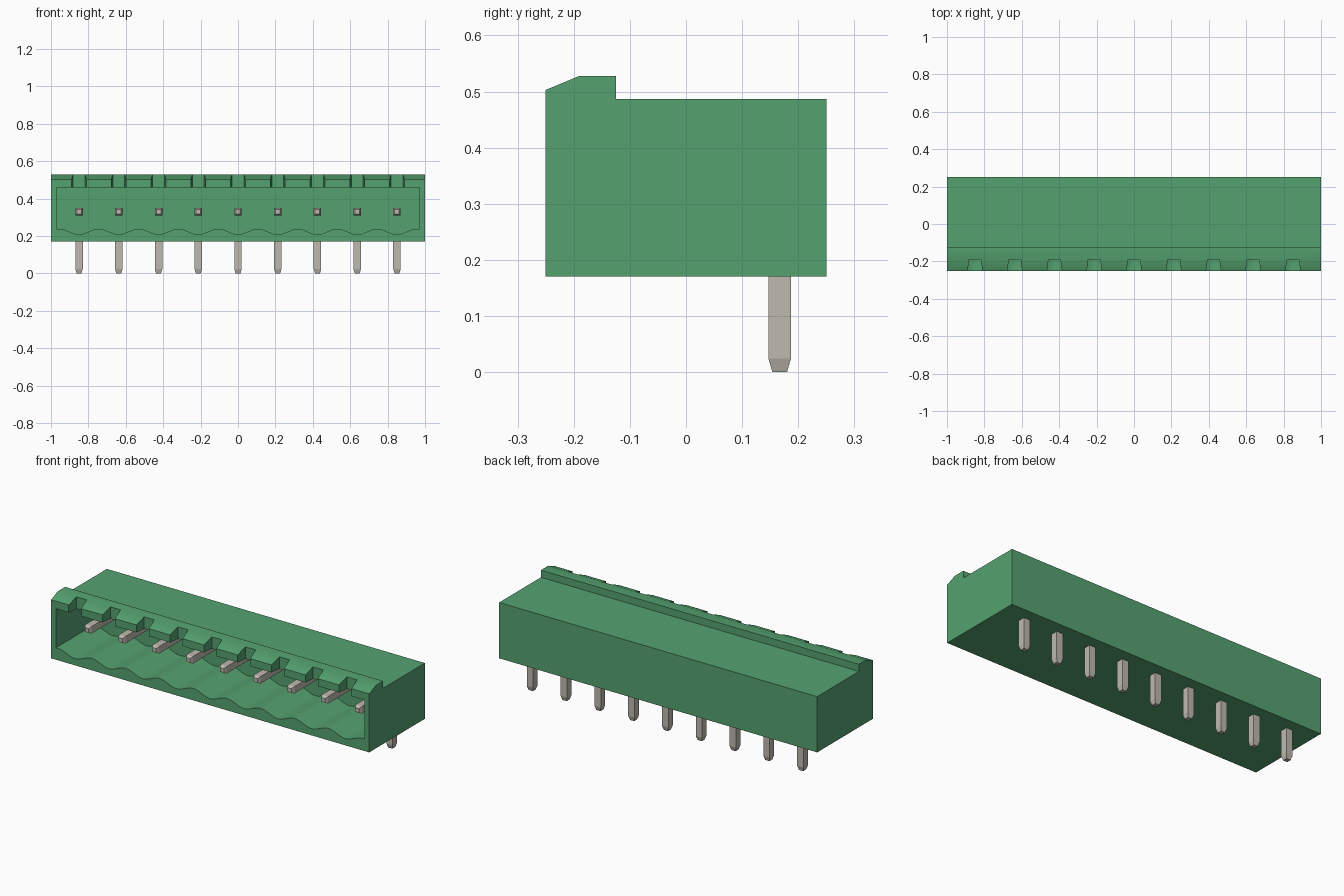
import bpy, bmesh, math
from mathutils import Vector

if "Cube" in bpy.data.objects:
    bpy.data.objects.remove(bpy.data.objects["Cube"], do_unlink=True)

COUNT, PITCH = 9, 0.2125
PIN_X = [(i - (COUNT - 1) / 2) * PITCH for i in range(COUNT)]


def material(name, rgb):
    m = bpy.data.materials.new(name)
    m.use_nodes = True
    m.diffuse_color = (*rgb, 1)
    m.node_tree.nodes["Principled BSDF"].inputs["Base Color"].default_value = (*rgb, 1)
    return m


green = material("green plastic", (0.09, 0.36, 0.16))
metal = material("tinned metal", (0.52, 0.49, 0.43))


def finish(name, bm, mat):
    bmesh.ops.recalc_face_normals(bm, faces=bm.faces)
    mesh = bpy.data.meshes.new(name)
    bm.to_mesh(mesh)
    bm.free()
    mesh.materials.append(mat)
    ob = bpy.data.objects.new(name, mesh)
    bpy.context.collection.objects.link(ob)
    return ob


def prism(bm, points, offset):
    """Extrude a closed outline of 3D points along an offset."""
    face = bm.faces.new([bm.verts.new(p) for p in points])
    new = bmesh.ops.extrude_face_region(bm, geom=[face])["geom"]
    verts = [v for v in new if isinstance(v, bmesh.types.BMVert)]
    bmesh.ops.translate(bm, verts=verts, vec=Vector(offset))


def cut(target, cutter):
    cutter.hide_render = True
    mod = target.modifiers.new("cut", "BOOLEAN")
    mod.operation = "DIFFERENCE"
    mod.solver = "EXACT"
    mod.object = cutter
    bpy.context.view_layer.objects.active = target
    bpy.ops.object.modifier_apply(modifier=mod.name)
    bpy.data.objects.remove(cutter, do_unlink=True)


# Housing with a raised, chamfered front lip
side = [(-0.25, 0.17), (0.25, 0.17), (0.25, 0.487), (-0.125, 0.487),
        (-0.125, 0.528), (-0.19, 0.528), (-0.25, 0.503)]
bm = bmesh.new()
prism(bm, [(-1, y, z) for y, z in side], (2, 0, 0))
housing = finish("housing", bm, green)

# Socket with a scalloped floor, one hollow under each contact
wave = COUNT * PITCH / 2
steps = COUNT * 16
floor = [(-0.97, 0.238)]
for i in range(steps + 1):
    x = -wave + 2 * wave * i / steps
    floor.append((x, 0.223 - 0.015 * math.cos(math.tau * x / PITCH)))
outline = floor + [(0.97, 0.238), (0.97, 0.46), (-0.97, 0.46)]
bm = bmesh.new()
prism(bm, [(x, -0.3, z) for x, z in outline], (0, 0.39, 0))
cut(housing, finish("socket_cutter", bm, green))

# Keying notches through the lip, wider toward the front
bm = bmesh.new()
for x in PIN_X:
    notch = [(-0.042, -0.27), (0.042, -0.27), (0.032, -0.19), (-0.032, -0.19)]
    prism(bm, [(x + dx, y, 0.42) for dx, y in notch], (0, 0, 0.2))
cut(housing, finish("notch_cutter", bm, green))

bpy.ops.object.select_all(action="DESELECT")
housing.select_set(True)
bpy.context.view_layer.objects.active = housing
bpy.ops.object.shade_smooth_by_angle(angle=math.radians(25))


def square_pin(name, tip, direction, length, half, tip_half, taper):
    """Square bar starting at a tapered tip."""
    d = Vector(direction)
    u = Vector((1, 0, 0))
    v = d.cross(u)
    bm = bmesh.new()
    rings = []
    for dist, h in ((0, tip_half), (taper, half), (length, half)):
        c = Vector(tip) + d * dist
        rings.append([bm.verts.new(c + u * a * h + v * b * h)
                      for a, b in ((-1, -1), (1, -1), (1, 1), (-1, 1))])
    for lo, hi in zip(rings, rings[1:]):
        for i in range(4):
            j = (i + 1) % 4
            bm.faces.new((lo[i], lo[j], hi[j], hi[i]))
    bm.faces.new(rings[0])
    bm.faces.new(rings[-1])
    return finish(name, bm, metal)


# Right-angle pins: a contact in the socket and a solder leg below
for n, x in enumerate(PIN_X, 1):
    square_pin(f"contact_{n}", (x, -0.145, 0.33), (0, 1, 0), 0.31, 0.02, 0.012, 0.015)
    square_pin(f"solder_leg_{n}", (x, 0.167, 0), (0, 0, 1), 0.35, 0.02, 0.013, 0.024)
